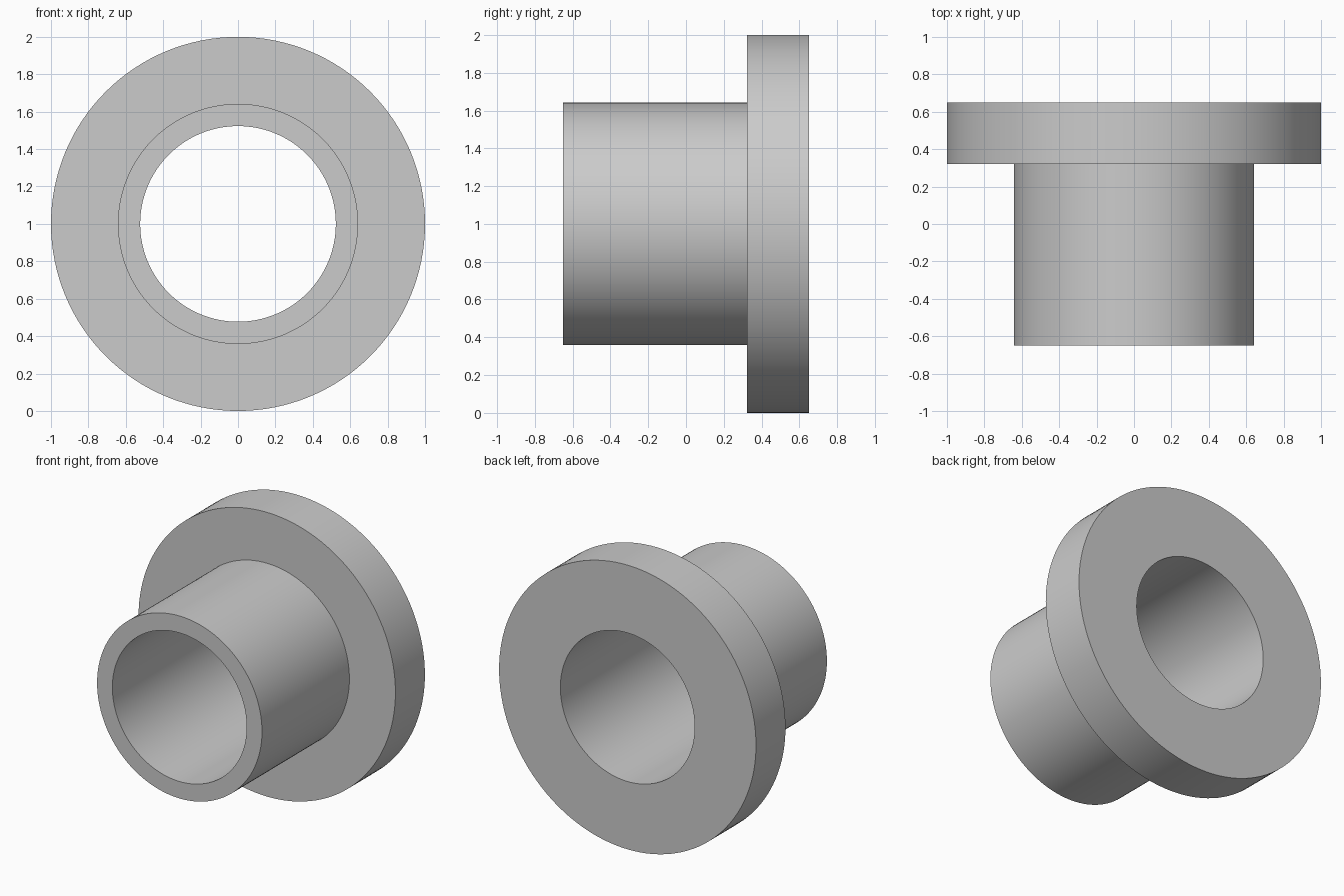
import bpy, bmesh
from math import cos, sin, tau, radians

SEGMENTS = 128
OUTER, SLEEVE, BORE = 1.0, 0.642, 0.523
FRONT, STEP, BACK = -0.65, 0.322, 0.65

cube = bpy.data.objects.get("Cube")
if cube:
    bpy.data.objects.remove(cube, do_unlink=True)

# Plain grey metal
grey = bpy.data.materials.new("grey metal")
grey.use_nodes = True
colour = (0.6, 0.6, 0.6, 1)
grey.diffuse_color = colour
grey.node_tree.nodes["Principled BSDF"].inputs["Base Color"].default_value = colour

# Closed cross-section (radius, y) of the flanged sleeve
profile = [(BORE, FRONT), (SLEEVE, FRONT), (SLEEVE, STEP),
           (OUTER, STEP), (OUTER, BACK), (BORE, BACK)]

# Sweep the section around the y axis
bm = bmesh.new()
rings = [[bm.verts.new((r * cos(tau * i / SEGMENTS), y, r * sin(tau * i / SEGMENTS)))
          for i in range(SEGMENTS)] for r, y in profile]
for k, ring in enumerate(rings):
    following = rings[(k + 1) % len(rings)]
    for i in range(SEGMENTS):
        j = (i + 1) % SEGMENTS
        bm.faces.new((ring[i], ring[j], following[j], following[i]))
bmesh.ops.recalc_face_normals(bm, faces=bm.faces)

mesh = bpy.data.meshes.new("flanged_bushing")
bm.to_mesh(mesh)
bm.free()
mesh.materials.append(grey)
bushing = bpy.data.objects.new("flanged_bushing", mesh)
bushing.location.z = OUTER
bpy.context.collection.objects.link(bushing)

# Smooth the round walls and keep the rims crisp
bpy.ops.object.select_all(action="DESELECT")
bushing.select_set(True)
bpy.context.view_layer.objects.active = bushing
bpy.ops.object.shade_smooth_by_angle(angle=radians(30))
